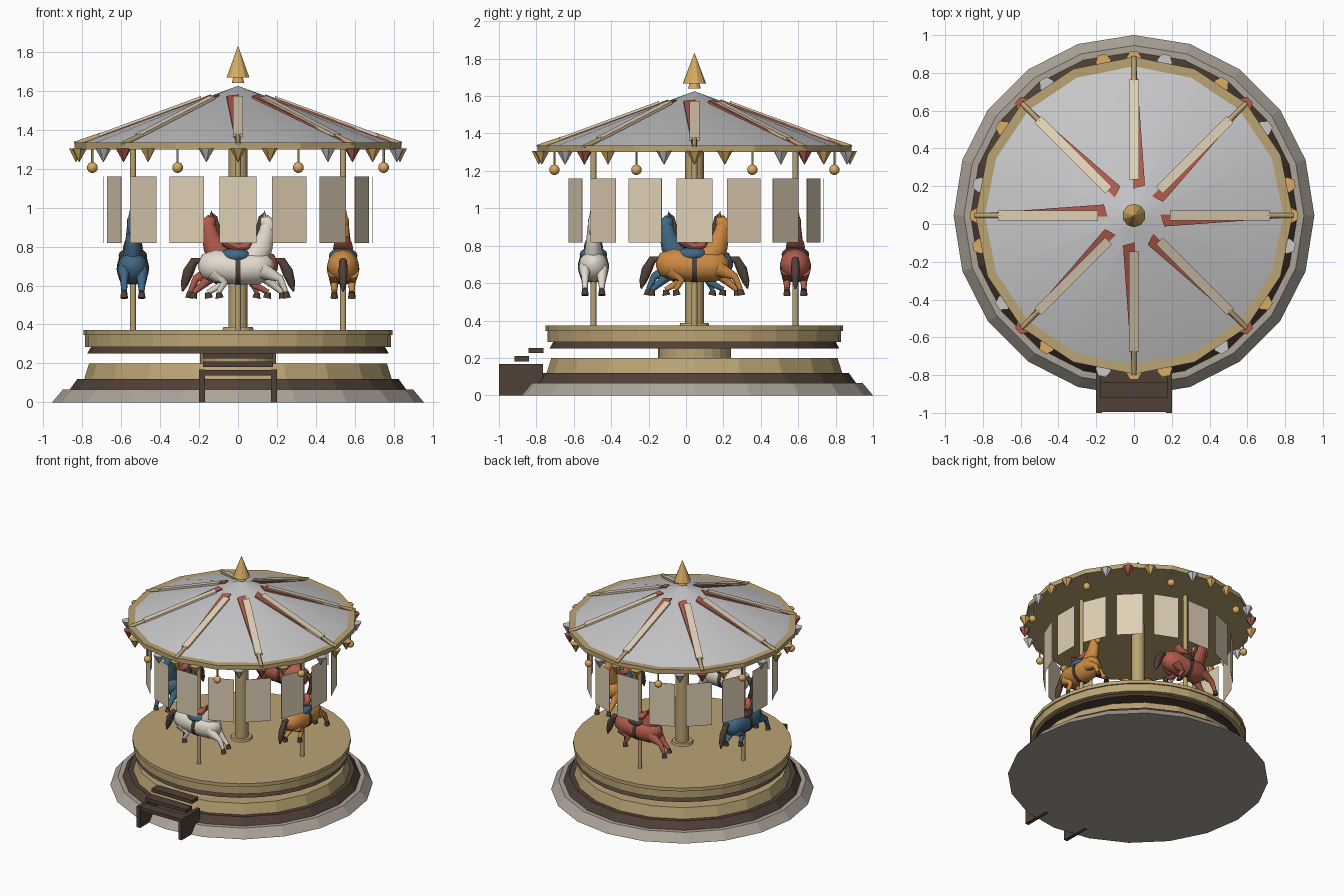
import bpy, bmesh, math
from mathutils import Matrix, Vector

if "Cube" in bpy.data.objects:
    bpy.data.objects.remove(bpy.data.objects["Cube"])


def material(name, *rgb):
    m = bpy.data.materials.new(name)
    col = [(c / 255 / 12.92 if c < 11 else ((c / 255 + .055) / 1.055) ** 2.4) for c in rgb] + [1]
    m.diffuse_color = col
    m.use_nodes = True
    m.node_tree.nodes["Principled BSDF"].inputs["Base Color"].default_value = col
    return m


stone = material("stone", 172, 164, 153)
brown = material("dark_brown", 80, 64, 54)
tan = material("tan_gold", 186, 164, 116)
brass = material("brass", 216, 172, 98)
silver = material("roof_grey", 200, 200, 202)
cream = material("cream", 224, 208, 182)
red = material("red", 176, 92, 76)
blue = material("blue", 64, 104, 132)
orange = material("orange", 204, 138, 66)
white = material("white", 226, 219, 206)

CENTRE = Matrix.Translation((0, .045, 0))


def spin(degrees):
    return CENTRE @ Matrix.Rotation(math.radians(degrees), 4, "Z")


def finish(name, bm, mat, matrix=CENTRE, smooth=None):
    bmesh.ops.recalc_face_normals(bm, faces=bm.faces)
    me = bpy.data.meshes.new(name)
    bm.to_mesh(me)
    bm.free()
    me.materials.append(mat)
    ob = bpy.data.objects.new(name, me)
    ob.matrix_world = matrix
    bpy.context.collection.objects.link(ob)
    if smooth:
        bpy.ops.object.select_all(action="DESELECT")
        ob.select_set(True)
        bpy.context.view_layer.objects.active = ob
        bpy.ops.object.shade_smooth_by_angle(angle=math.radians(smooth))
    return ob


def drum(name, mat, r1, r2, z1, z2, sides=20, matrix=CENTRE, x=0, smooth=None):
    bm = bmesh.new()
    bmesh.ops.create_cone(bm, cap_ends=True, segments=sides, radius1=r1, radius2=r2, depth=z2 - z1,
                          matrix=Matrix.Translation((x, 0, (z1 + z2) / 2)))
    return finish(name, bm, mat, matrix, smooth)


def box(name, mat, lo, hi, matrix=Matrix()):
    lo, hi = Vector(lo), Vector(hi)
    bm = bmesh.new()
    bmesh.ops.create_cube(bm, matrix=Matrix.Translation((lo + hi) / 2) @ Matrix.Diagonal((*(hi - lo), 1)))
    return finish(name, bm, mat, matrix)


def ball(name, mat, centre, radii, matrix):
    bm = bmesh.new()
    bmesh.ops.create_uvsphere(bm, u_segments=12, v_segments=8, radius=1,
                              matrix=Matrix.Translation(centre) @ Matrix.Diagonal((*radii, 1)))
    return finish(name, bm, mat, matrix, 60)


def loft(name, mat, sections, matrix, y=0, sides=12):
    """Tube along (x, z) points, each with an in-plane and a sideways radius."""
    bm = bmesh.new()
    rings = []
    for i, (x, z, h, w) in enumerate(sections):
        a, b = sections[max(i - 1, 0)], sections[min(i + 1, len(sections) - 1)]
        t = Vector((b[0] - a[0], 0, b[1] - a[1])).normalized()
        n = Vector((-t.z, 0, t.x))
        ring = []
        for k in range(sides):
            u = math.tau * k / sides
            ring.append(bm.verts.new(Vector((x, y, z)) + n * h * math.cos(u) + Vector((0, w * math.sin(u), 0))))
        rings.append(ring)
    for p, q in zip(rings, rings[1:]):
        for k in range(sides):
            bm.faces.new((p[k], p[k - 1], q[k - 1], q[k]))
    bm.faces.new(rings[0])
    bm.faces.new(rings[-1])
    return finish(name, bm, mat, matrix, 50)


# Stepped base and turning platform
drum("base_plinth", stone, .955, .9, 0, .065)
drum("base_skirt", brown, .865, .825, .065, .12)
drum("base_step", tan, .79, .765, .12, .2)
drum("bearing_hub", tan, .195, .195, .2, .25, 24)
drum("platform_skirt", brown, .775, .755, .25, .285, 32)
drum("platform_side", tan, .785, .785, .285, .345, 32)
drum("platform_deck", tan, .795, .795, .345, .372, 32)

# Entrance stairs
for side in (-1, 1):
    box("stair_side", brown, (side * .185 - .015, -1, 0), (side * .185 + .015, -.765, .168))
for i in range(3):
    y, z = -.995 + i * .077, .138 + i * .044
    box("stair_tread", brown, (-.18, y, z), (.18, y + .078, z + .028))

# Centre column, ceiling, roof and finial
drum("column_foot", tan, .08, .075, .372, .388, 16)
drum("centre_column", tan, .05, .05, .372, 1.3, 16, smooth=40)
drum("roof_rim", tan, .84, .84, 1.3, 1.335, 16)
drum("roof_cone", silver, .79, .002, 1.335, 1.625, 16, smooth=30)
drum("finial_neck", brass, .034, .026, 1.64, 1.668, 10)
drum("finial_spike", brass, .062, .001, 1.668, 1.83, 10)


def roof_strip(name, mat, corners, lift, matrix):
    bm = bmesh.new()
    slope = .29 / .79
    top = [bm.verts.new((r, o, 1.625 - r * slope + lift)) for r, o in corners]
    face = bm.faces.new(top)
    low = bmesh.ops.extrude_face_region(bm, geom=[face])["geom"]
    bmesh.ops.translate(bm, verts=[v for v in low if isinstance(v, bmesh.types.BMVert)], vec=(0, 0, -.015))
    return finish(name, bm, mat, matrix)


for i in range(8):
    m = spin(i * 45)
    roof_strip("roof_red_strip", red, [(.14, .005), (.16, -.058), (.8, -.012), (.8, .012)], .008, m)
    roof_strip("roof_cream_strip", cream, [(.19, -.026), (.19, .026), (.72, .026), (.72, -.026)], .018, m)
    loft("roof_rib_end", tan, [(.7, 1.372, .014, .014), (.84, 1.325, .014, .014)], m, sides=8)

# Pennants and hanging lanterns around the rim
pennant_colours = [brass, brass, None, silver, red, brass, None, silver]
for i in range(32):
    m = spin(i * 11.25)
    if i % 4 == 2:
        drum("lantern_cord", tan, .006, .006, 1.22, 1.3, 6, m, .81)
        ball("lantern", brass, (.81, 0, 1.206), (.028,) * 3, m)
    else:
        drum("pennant", pennant_colours[i % 8], .002, .042, 1.235, 1.305, 6, m, .832)

# Hanging screen panels
for i in range(16):
    box("screen_panel", cream, (.688, -.096, .818), (.69, .096, 1.16), spin(i * 22.5))


def horse(coat, blanket, matrix):
    loft("horse_body", coat, [(-.205, .70, .012, .012), (-.185, .70, .06, .055), (-.12, .70, .085, .083),
                              (0, .685, .08, .08), (.1, .69, .085, .08), (.16, .71, .06, .055),
                              (.185, .715, .01, .01)], matrix)
    loft("horse_neck", coat, [(.07, .72, .07, .055), (.125, .80, .055, .042), (.148, .88, .042, .033),
                              (.15, .94, .03, .027), (.145, .96, .008, .008)], matrix)
    loft("horse_head", coat, [(.118, .945, .01, .01), (.135, .935, .034, .03), (.165, .905, .034, .03),
                              (.192, .87, .023, .022), (.202, .855, .01, .01)], matrix)
    loft("horse_mane", brown, [(.06, .79, .008, .006), (.085, .83, .02, .012), (.107, .89, .016, .012),
                               (.118, .95, .012, .01), (.14, .972, .006, .006)], matrix, sides=8)
    loft("horse_tail", brown, [(-.185, .73, .012, .012), (-.225, .725, .022, .02), (-.255, .67, .028, .024),
                               (-.275, .61, .02, .018), (-.285, .57, .004, .004)], matrix)
    # Galloping legs, each with a dark hoof
    for y, hip, knee, ankle in ((.045, (-.13, .67), (-.08, .605), (-.155, .565)),
                                (-.045, (-.13, .67), (-.07, .615), (-.10, .565)),
                                (.045, (.12, .67), (.18, .605), (.225, .565)),
                                (-.045, (.12, .68), (.215, .635), (.245, .57))):
        mid = [(a + b) / 2 for a, b in zip(hip, knee)]
        loft("horse_leg", coat, [(*hip, .045, .035), (*mid, .032, .028), (*knee, .02, .02),
                                 (*ankle, .013, .014)], matrix, y, 10)
        loft("horse_hoof", brown, [(*ankle, .014, .015), (ankle[0] + .006, .535, .021, .02)], matrix, y, 8)
    for side in (-1, 1):
        loft("horse_ear", coat, [(.135, .95, .011, .009), (.137, .985, .001, .001)], matrix, side * .016, 6)
    # Saddle, blanket and girth
    ball("saddle_blanket", blanket, (-.01, .752, 0)[::2] and (-.01, 0, .752), (.085, .074, .043), matrix)
    loft("saddle_seat", red, [(-.085, .85, .01, .03), (-.065, .82, .022, .045), (0, .79, .026, .052),
                              (.05, .805, .024, .04), (.068, .845, .01, .015)], matrix)
    loft("saddle_girth", brown, [(-.013, .686, .084, .084), (.013, .686, .084, .084)], matrix, sides=16)


# Four horses on their poles
for i, (coat, blanket) in enumerate(((white, blue), (orange, blue), (red, brown), (blue, brown))):
    m = spin(i * 90) @ Matrix.Translation((0, -.54, 0))
    drum("horse_pole", tan, .016, .016, .372, 1.3, 10, m, smooth=50)
    horse(coat, blanket, m)
